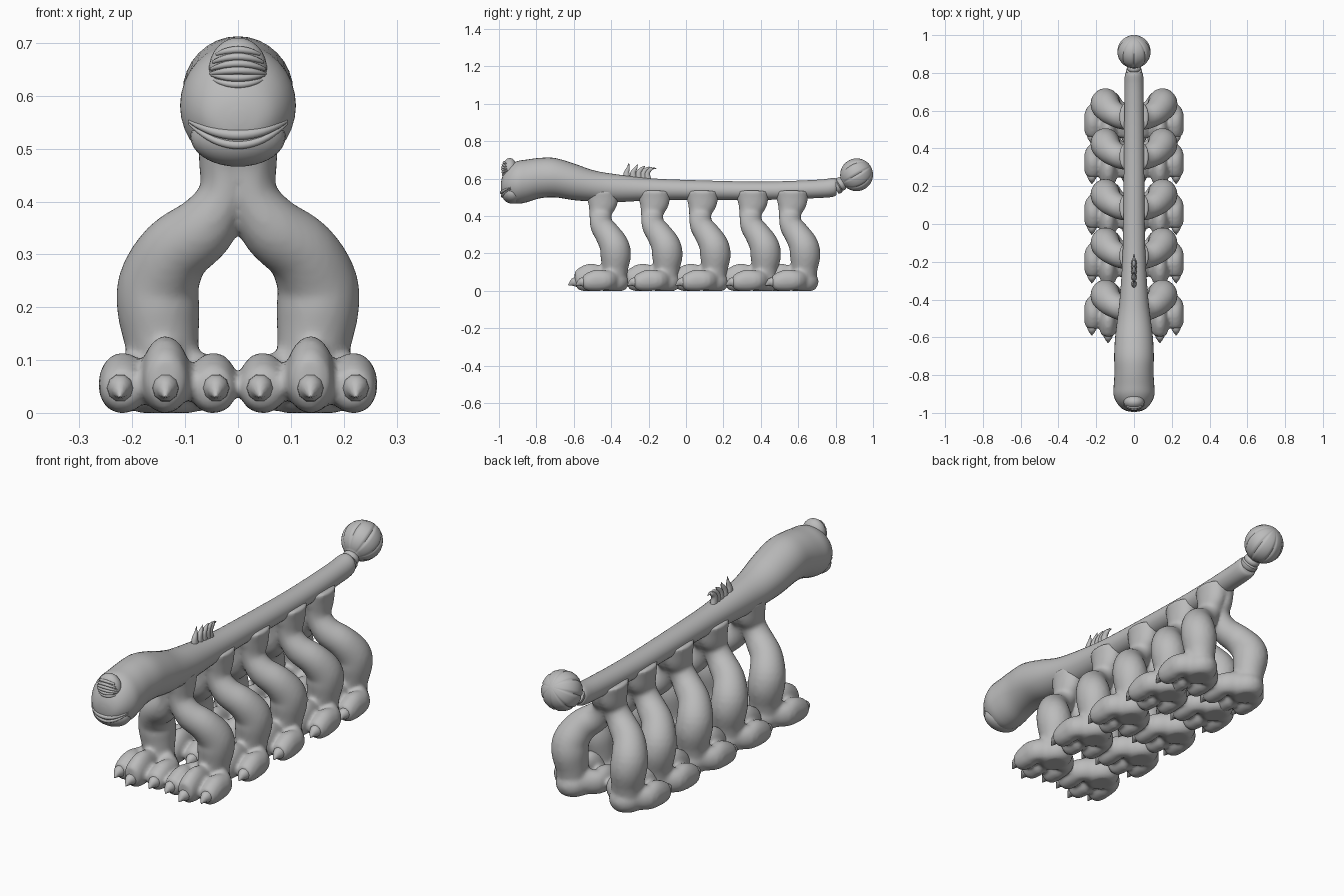
import bpy, bmesh, math
from mathutils import Vector, Matrix
from mathutils.bvhtree import BVHTree

if "Cube" in bpy.data.objects:
    bpy.data.objects.remove(bpy.data.objects["Cube"])

grey = bpy.data.materials.new("clay_grey")
grey.diffuse_color = (0.5, 0.5, 0.5, 1)
grey.use_nodes = True
grey.node_tree.nodes["Principled BSDF"].inputs["Base Color"].default_value = grey.diffuse_color
Z, Y = Vector((0, 0, 1)), Vector((0, 1, 0))


def finish(name, bm, smooth=True):
    bmesh.ops.recalc_face_normals(bm, faces=bm.faces)
    me = bpy.data.meshes.new(name)
    bm.to_mesh(me)
    bm.free()
    me.materials.append(grey)
    ob = bpy.data.objects.new(name, me)
    bpy.context.collection.objects.link(ob)
    if smooth:
        bpy.context.view_layer.objects.active = ob
        ob.select_set(True)
        bpy.ops.object.shade_smooth_by_angle(angle=math.radians(50))
        ob.select_set(False)
    return ob


def resample(pts, n):
    """Catmull-Rom through tuples of any length."""
    p = [pts[0]] + list(pts) + [pts[-1]]
    out = []
    for i in range(1, len(p) - 2):
        for k in range(n):
            t = k / n
            out.append([0.5 * (2 * b + (c - a) * t + (2 * a - 5 * b + 4 * c - d) * t * t
                               + (3 * b - a - 3 * c + d) * t ** 3)
                        for a, b, c, d in zip(*p[i - 1:i + 3])])
    return out + [list(pts[-1])]


def tube(bm, pts, seg=20, n=4, ref=Z, frame=None):
    """Loft ellipses along points (x, y, z, half width, half height)."""
    pts = resample(pts, n) if n > 1 else pts
    pos = [Vector(p[:3]) for p in pts]
    rings = []
    for i, p in enumerate(pts):
        t = frame or (pos[min(i + 1, len(pos) - 1)] - pos[max(i - 1, 0)]).normalized()
        a = ref.cross(t).normalized()
        b = t.cross(a)
        rings.append([bm.verts.new(pos[i] + a * p[3] * math.cos(u) + b * p[4] * math.sin(u))
                      for u in (2 * math.pi * k / seg for k in range(seg))])
    for r, s in zip(rings, rings[1:]):
        for k in range(seg):
            bm.faces.new((r[k], r[(k + 1) % seg], s[(k + 1) % seg], s[k]))
    bm.faces.new(rings[0])
    bm.faces.new(rings[-1])


def ball(bm, c, r, u=28, v=18):
    bmesh.ops.create_uvsphere(bm, u_segments=u, v_segments=v, radius=1,
                              matrix=Matrix.Translation(c) @ Matrix.Diagonal((*r, 1)))


# long body with thick neck and rounded head
bm = bmesh.new()
profile = [(-.99, .56, .012, .012), (-.985, .56, .045, .04), (-.97, .567, .072, .068),
           (-.94, .575, .095, .098), (-.9, .58, .109, .114), (-.85, .588, .107, .114),
           (-.78, .603, .103, .108), (-.7, .605, .105, .105), (-.6, .583, .1, .098),
           (-.5, .562, .088, .084), (-.4, .55, .076, .077), (-.2, .543, .062, .06),
           (0, .54, .057, .053), (.4, .535, .053, .049), (.7, .545, .05, .049),
           (.79, .554, .048, .05), (.805, .557, .036, .038)]
tube(bm, [(0, y, z, rx, rz) for y, z, rx, rz in profile], 32, 4, Z, Y)
body = finish("body", bm)

# chin below the mouth
bm = bmesh.new()
ball(bm, (0, -.928, .523), (.09, .058, .057))
chin = finish("chin", bm)

# smiling lips laid on the face
trees = []
for ob in (body, chin):
    b = bmesh.new()
    b.from_mesh(ob.data)
    trees.append(BVHTree.FromBMesh(b))
    b.free()


def face_y(x, z):
    hits = [t.ray_cast(Vector((x, -2, z)), Y)[0] for t in trees]
    return min([h.y for h in hits if h] or [-.9])


for name, base, lift, r in (("upper_lip", .526, .026, .010), ("lower_lip", .507, .040, .008)):
    bm = bmesh.new()
    pts = []
    for i in range(-10, 11):
        s = i / 10
        x, z = s * .092, base + lift * s * s
        w = r * (1 - .7 * s * s)
        pts.append((x, face_y(x, z) + .002, z, w, w))
    tube(bm, pts, 10, 1)
    finish(name, bm)

# single eye with folded lids
EYE, ER = Vector((0, -.942, .65)), Vector((.055, .04, .06))
bm = bmesh.new()
ball(bm, EYE, ER)
finish("eye", bm)
bm = bmesh.new()
for z0, bow in ((.687, .008), (.674, .010), (.661, .010), (.648, .006), (.634, -.006), (.621, -.009)):
    half = ER.x * math.sqrt(1 - ((z0 - EYE.z) / ER.z) ** 2) * .93
    pts = []
    for i in range(-8, 9):
        s = i / 8
        x, z = s * half, z0 - bow * s * s
        d = max(0, 1 - (x / ER.x) ** 2 - ((z - EYE.z) / ER.z) ** 2)
        w = .007 * (1 - .5 * s * s)
        pts.append((x, EYE.y - ER.y * math.sqrt(d), z, w, w))
    tube(bm, pts, 8, 1)
finish("eyelids", bm)

# row of back-swept spikes
bm = bmesh.new()
for y, tip_y, top in ((-.315, -.305, .685), (-.28, -.258, .676), (-.25, -.218, .668),
                      (-.225, -.184, .66), (-.205, -.158, .652)):
    tube(bm, [(0, y, .585, .016, .024), (0, y - .003, .63, .013, .016),
              (0, (y + tip_y) / 2, .655, .008, .009), (0, tip_y, top, .001, .001)], 10, 3, Y)
finish("back_spikes", bm)

# segmented tail ball on a ringed collar, tilted upward
bm = bmesh.new()
seg, R, C = 96, .088, .125
prof = [(-.01, .036), (.0, .042), (.012, .042), (.018, .034), (.024, .038), (.036, .037), (.042, .032)]
prof += [(C - R * math.cos(a), R * math.sin(a)) for a in (math.radians(22 + 158 * i / 20) for i in range(21))]
rings = []
for h, r in prof:
    ring = []
    for k in range(seg):
        off = min(k % 12, 12 - k % 12)
        dip = (.94, .975, 1)[min(off, 2)] if h > .045 else 1
        u = 2 * math.pi * k / seg
        ring.append(bm.verts.new((max(r, .0005) * dip * math.cos(u), max(r, .0005) * dip * math.sin(u), h)))
    rings.append(ring)
for r, s in zip(rings, rings[1:]):
    for k in range(seg):
        bm.faces.new((r[k], r[(k + 1) % seg], s[(k + 1) % seg], s[k]))
bm.faces.new(rings[0])
bm.faces.new(rings[-1])
axis = Vector((0, .107, .062))
bm.transform(Matrix.Translation((0, .804, .558)) @ axis.to_track_quat('Z', 'Y').to_matrix().to_4x4())
finish("tail_ball", bm)

# leg with three-toed foot, y measured from the first pair
TOES = ((.047, -.56, .112), (.137, -.595, .142), (.218, -.555, .112))
bm = bmesh.new()
tube(bm, [(.012, -.445, .53, .07, .09), (.02, -.447, .47, .054, .08), (.026, -.457, .41, .05, .06),
          (.065, -.45, .35, .062, .062), (.12, -.42, .305, .069, .069), (.15, -.385, .245, .077, .079),
          (.15, -.376, .19, .078, .082), (.143, -.38, .12, .069, .071), (.142, -.385, .05, .066, .066)],
     24, 4, Y)
ball(bm, (.137, -.392, .05), (.078, .088, .068))
for x, tip, h in TOES:
    tube(bm, [(.14 + (x - .14) * .5, -.4, .06, .05, .06), (x, tip + .13, h * .5, .042, h * .47),
              (x, tip + .085, h * .5, .046, h * .53), (x, tip + .04, h * .43, .045, h * .46),
              (x, tip + .01, h * .38, .036, h * .34), (x, tip, h * .37, .012, .012)], 18, 4)
for v in bm.verts:
    v.co.z = max(v.co.z, 0)
leg = finish("leg_pair", bm, False)

# claws
bm = bmesh.new()
for x, tip, h in TOES:
    x += (x - .137) * .06
    tube(bm, [(x, tip + .025, .047, .027, .027), (x, tip, .047, .024, .026),
              (x, tip - .015, .042, .016, .018), (x, tip - .034, .03, .002, .002)], 10, 2)
claw = finish("claw_set", bm)

# five pairs, mirrored and fused smooth
for i, dy in enumerate((0, .276, .533, .802, 1.013)):
    for src, name in ((leg, "leg_pair"), (claw, "claw_set")):
        ob = src if i == 0 else src.copy()
        ob.name = f"{name}_{i + 1}"
        ob.location.y = dy
        if i:
            bpy.context.collection.objects.link(ob)
        m = ob.modifiers.new("Mirror", 'MIRROR')
        m.use_mirror_merge = False
        while i and len(ob.modifiers) > len(src.modifiers):
            ob.modifiers.remove(ob.modifiers[-1])
        if i == 0 and src is leg:
            m = ob.modifiers.new("Fuse", 'REMESH')
            m.mode, m.voxel_size, m.use_smooth_shade = 'VOXEL', .009, True
            m = ob.modifiers.new("Soften", 'SMOOTH')
            m.factor, m.iterations = .5, 6
